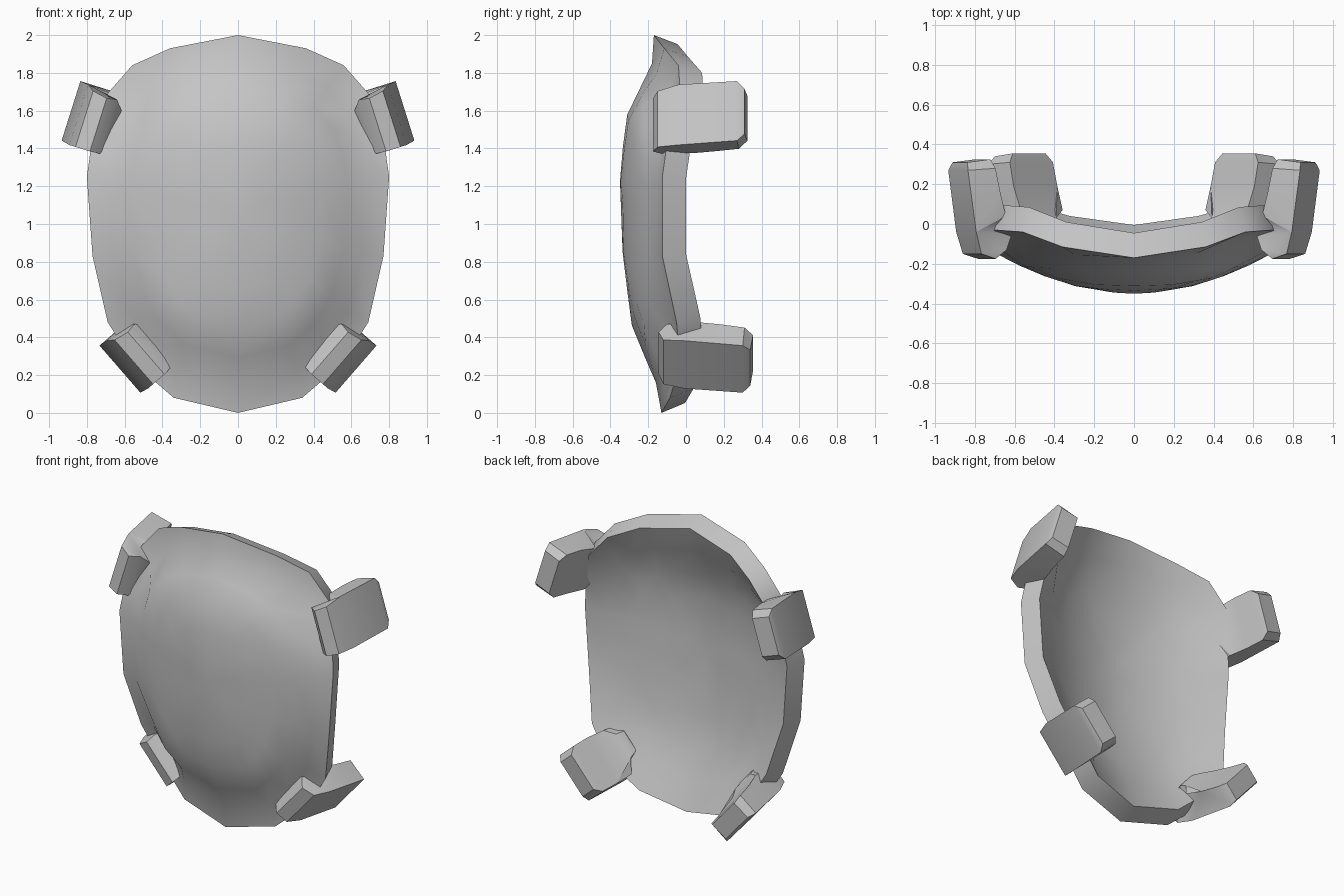
import bpy, bmesh
from math import radians, cos, sin
from mathutils import Vector

cube = bpy.data.objects.get("Cube")
if cube:
    bpy.data.objects.remove(cube)

grey = bpy.data.materials.new("plain_grey")
grey.use_nodes = True
colour = (0.56, 0.56, 0.56, 1)
grey.diffuse_color = colour
grey.node_tree.nodes["Principled BSDF"].inputs["Base Color"].default_value = colour


def finish(bm, name, angle):
    bmesh.ops.recalc_face_normals(bm, faces=bm.faces[:])
    mesh = bpy.data.meshes.new(name)
    bm.to_mesh(mesh)
    bm.free()
    mesh.materials.append(grey)
    obj = bpy.data.objects.new(name, mesh)
    bpy.context.collection.objects.link(obj)
    bpy.ops.object.select_all(action="DESELECT")
    obj.select_set(True)
    bpy.context.view_layer.objects.active = obj
    bpy.ops.object.shade_smooth_by_angle(angle=radians(angle))


# Domed plate: depth along the centre line, falling back towards the sides
SPINE = [(0, -.13), (.15, -.155), (.45, -.285), (.83, -.335),
         (1.24, -.35), (1.56, -.32), (1.85, -.18), (2, -.17)]


def dome_y(x, z):
    for (z0, y0), (z1, y1) in zip(SPINE, SPINE[1:]):
        if z <= z1:
            break
    return y0 + (y1 - y0) * (z - z0) / (z1 - z0) + 0.42 * x * x


# Half outlines from top to bottom: raised dome (x, z) and outer lip (x, y, z)
DOME = [(0, 1.85), (.3, 1.8), (.47, 1.72), (.6, 1.57), (.655, 1.4), (.68, 1.22),
        (.66, .84), (.58, .53), (.46, .36), (.32, .235), (0, .16)]
LIP = [(0, -.17, 2), (.36, -.115, 1.93), (.56, -.04, 1.84), (.7, -.03, 1.68),
       (.775, -.1, 1.43), (.8, -.125, 1.25), (.77, -.125, .83), (.69, -.05, .48),
       (.55, -.03, .26), (.34, -.085, .08), (0, -.13, 0)]
MID = Vector((0, 0, 1.05))


def full(half):
    return half + [(-p[0], *p[1:]) for p in half[-2:0:-1]]


def domed_ring(points, t, offset):
    ring = [MID + (p - MID) * t for p in points]
    return [Vector((p.x, dome_y(p.x, p.z) + offset, p.z)) for p in ring]


# The lip is a nearly flat border around the dome
lip = [Vector(p) for p in full(LIP)]
front = [Vector((x, max(dome_y(x, z), edge.y - .04), z))
         for (x, z), edge in zip(full(DOME), lip)]
back = [Vector((p.x * .945, p.y + .125, MID.z + (p.z - MID.z) * .95)) for p in lip]

rings = [domed_ring(front, t, 0) for t in (.22, .45, .66, .85)]
rings += [front, lip, back]
rings += [domed_ring(back, t, .13) for t in (.82, .62, .42, .2)]

bm = bmesh.new()
loops = [[bm.verts.new(p) for p in ring] for ring in rings]
n = len(lip)
for a, b in zip(loops, loops[1:]):
    for i in range(n):
        j = (i + 1) % n
        bm.faces.new((a[i], a[j], b[j], b[i]))
for loop, offset in ((loops[0], 0), (loops[-1], .13)):
    tip = bm.verts.new((0, dome_y(0, MID.z) + offset, MID.z))
    for i in range(n):
        bm.faces.new((loop[i], loop[(i + 1) % n], tip))
finish(bm, "curved_plate", 38)

# Strap clips: profile points are (outward, y, upper reach, lower reach)
CLIP = [(-.125, -.06, .08, .06), (-.085, -.13, .13, .17), (-.03, -.175, .12, .175),
        (.05, -.15, .135, .175), (.085, -.04, .16, .175), (.13, .27, .165, .165),
        (.12, .31, .125, .125), (0, .325, .125, .125), (-.015, .28, .165, .165),
        (-.04, .16, .165, .17), (-.075, .04, .15, .17), (-.11, 0, .09, .08)]


def clip(name, x, z, tilt, shift, side):
    a = radians(tilt)
    out = Vector((cos(a), 0, sin(a)))
    along = Vector((-sin(a), 0, cos(a)))
    bm = bmesh.new()
    low, high = [], []
    for u, y, up, down in CLIP:
        for row, reach in ((low, -down), (high, up)):
            p = Vector((x, y + shift, z)) + out * u + along * reach
            p.x *= side
            row.append(bm.verts.new(p))
    m = len(CLIP)
    for i in range(m):
        j = (i + 1) % m
        bm.faces.new((low[i], low[j], high[j], high[i]))
    caps = [bm.faces.new(low), bm.faces.new(high)]
    bmesh.ops.triangulate(bm, faces=caps)
    finish(bm, name, 40)


for side, label in ((1, "left"), (-1, "right")):
    clip("upper_clip_" + label, .76, 1.56, 17.5, 0, side)
    clip("lower_clip_" + label, .527, .317, -41, .03, side)
